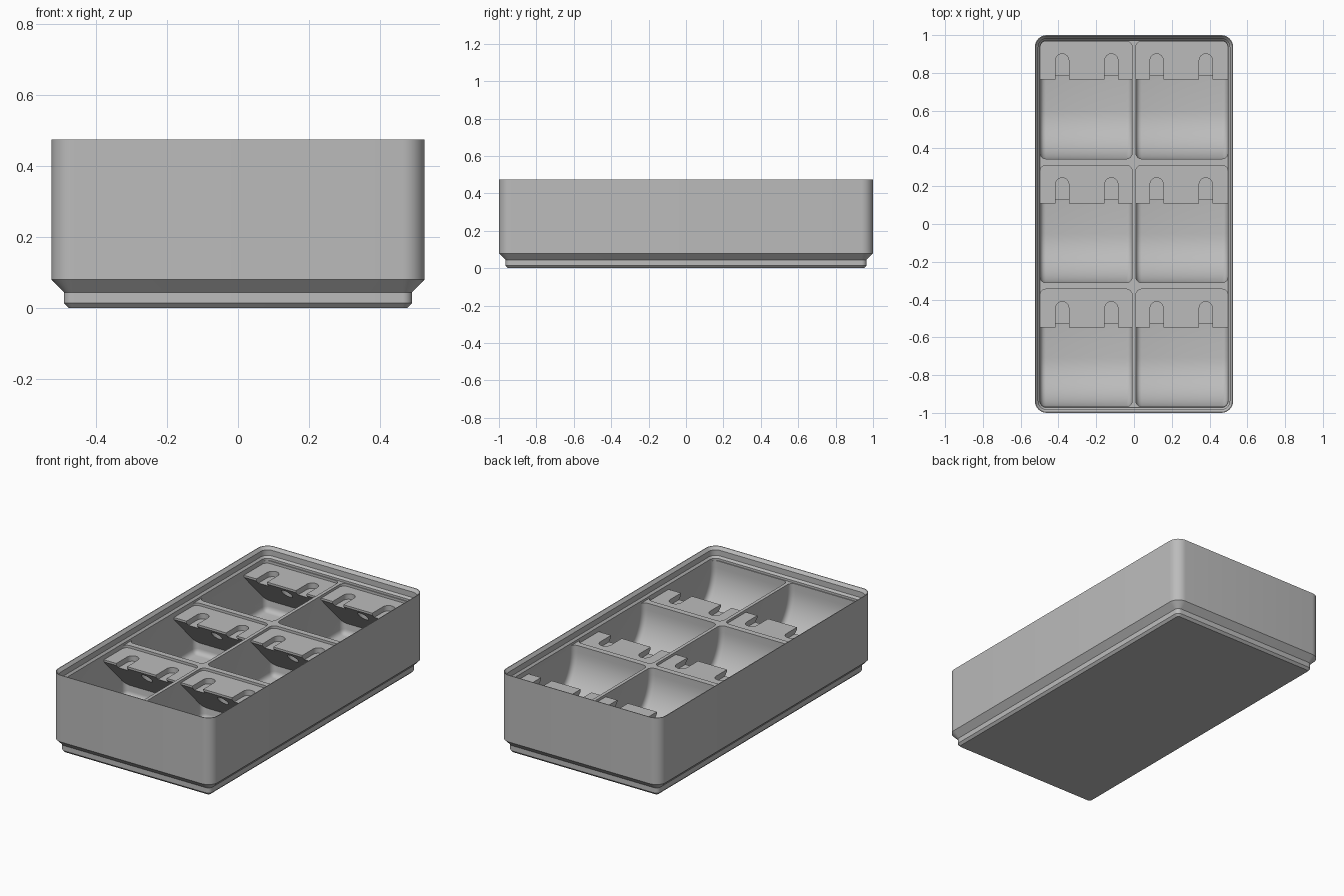
import bpy, bmesh, math

if "Cube" in bpy.data.objects:
    bpy.data.objects.remove(bpy.data.objects["Cube"])

grey = bpy.data.materials.new("plain grey")
grey.diffuse_color = (0.5, 0.5, 0.5, 1)
grey.use_nodes = True
grey.node_tree.nodes["Principled BSDF"].inputs["Base Color"].default_value = grey.diffuse_color

HX, HY = 0.525, 1.0            # outer half sizes
DECK = 0.40                    # top of the dividers
FLOOR = 0.10
CELL_X = (0.01, 0.497)
CELL_Y = [(-0.967, -0.345), (-0.311, 0.311), (0.345, 0.967)]


def make(name, bm):
    bmesh.ops.recalc_face_normals(bm, faces=bm.faces)
    mesh = bpy.data.meshes.new(name)
    bm.to_mesh(mesh)
    bm.free()
    ob = bpy.data.objects.new(name, mesh)
    bpy.context.collection.objects.link(ob)
    mesh.materials.append(grey)
    return ob


def apply_mods(ob):
    bpy.ops.object.select_all(action='DESELECT')
    ob.select_set(True)
    bpy.context.view_layer.objects.active = ob
    for m in list(ob.modifiers):
        bpy.ops.object.modifier_apply(modifier=m.name)


def cut(ob, cutter):
    m = ob.modifiers.new("cut", 'BOOLEAN')
    m.operation, m.solver, m.object = 'DIFFERENCE', 'EXACT', cutter
    apply_mods(ob)
    bpy.data.objects.remove(cutter)


def smooth(ob):
    apply_mods(ob)
    bpy.ops.object.shade_smooth_by_angle(angle=math.radians(30))


def ring(bm, inset, z, radius, n=8):
    """Rounded rectangle loop."""
    hx, hy = HX - inset - radius, HY - inset - radius
    vs = []
    for q, (sx, sy) in enumerate([(1, 1), (-1, 1), (-1, -1), (1, -1)]):
        for i in range(n + 1):
            a = math.pi / 2 * (q + i / n)
            vs.append(bm.verts.new((sx * hx + radius * math.cos(a),
                                    sy * hy + radius * math.sin(a), z)))
    return vs


def extrude_x(name, profile, x0, x1):
    """Closed y-z profile extruded along x."""
    bm = bmesh.new()
    f = bm.faces.new([bm.verts.new((x0, y, z)) for y, z in profile])
    r = bmesh.ops.extrude_face_region(bm, geom=[f])
    for v in r['geom']:
        if isinstance(v, bmesh.types.BMVert):
            v.co.x = x1
    return make(name, bm)


def extrude_z(name, outline, z0, z1):
    """Closed x-y outline extruded along z."""
    bm = bmesh.new()
    f = bm.faces.new([bm.verts.new((x, y, z0)) for x, y in outline])
    r = bmesh.ops.extrude_face_region(bm, geom=[f])
    for v in r['geom']:
        if isinstance(v, bmesh.types.BMVert):
            v.co.z = z1
    return make(name, bm)


# Bin body: stepped foot, wall, stacking lip and inner deck
bm = bmesh.new()
section = [(0.048, 0, 0.014), (0.035, 0.0135, 0.027), (0.035, 0.044, 0.027),
           (0, 0.08, 0.063), (0, 0.475, 0.063), (0.004, 0.475, 0.059),
           (0.018, 0.458, 0.045), (0.018, 0.425, 0.045), (0.028, 0.413, 0.035),
           (0.028, DECK, 0.035)]
loops = [ring(bm, *s) for s in section]
for a, b in zip(loops, loops[1:]):
    for i in range(len(a)):
        j = (i + 1) % len(a)
        bm.faces.new((a[i], a[j], b[j], b[i]))
bm.faces.new(loops[0])
bm.faces.new(loops[-1])
body = make("bin_body", bm)

# Six compartments with a scooped front and rounded edges
R = 0.26
for x0, x1 in (CELL_X, (-CELL_X[1], -CELL_X[0])):
    for y0, y1 in CELL_Y:
        prof = [(y1, 0.46), (y1, FLOOR)]
        for i in range(17):
            a = math.pi / 2 * i / 16
            prof.append((y0 + R - R * math.sin(a), FLOOR + R - R * math.cos(a)))
        prof.append((y0, 0.46))
        cell = extrude_x("compartment_cutter", prof, x0, x1)
        b = cell.modifiers.new("round", 'BEVEL')
        b.width, b.segments, b.angle_limit = 0.03, 4, math.radians(40)
        apply_mods(cell)
        cut(body, cell)
smooth(body)

# Label shelves with two finger slots each and a sloped underside
TOP = 0.385
for x0, x1 in (CELL_X, (-CELL_X[1], -CELL_X[0])):
    for y0, y1 in CELL_Y:
        front = y1 - 0.202
        shelf = extrude_x("label_shelf", [
            (front, TOP), (y1 + 0.004, TOP), (y1 + 0.004, TOP - 0.225),
            (front, TOP - 0.012)], x0 - 0.003, x1 + 0.003)
        mid = (0.25 if x0 > 0 else -0.25)
        for cx in (mid - 0.13, mid + 0.13):
            cy, r = y1 - 0.101, 0.035
            outline = [(cx + r * math.cos(math.pi * i / 12),
                        cy + r * math.sin(math.pi * i / 12)) for i in range(13)]
            outline += [(cx - r, front - 0.05), (cx + r, front - 0.05)]
            cut(shelf, extrude_z("slot_cutter", outline, TOP - 0.032, TOP + 0.05))
        # Blind round pocket under the shelf
        pocket = [(mid + 0.03 * math.cos(math.pi * i / 12),
                   front + 0.05 + 0.03 * math.sin(math.pi * i / 12)) for i in range(24)]
        cut(shelf, extrude_z("pocket_cutter", pocket, 0.1, TOP - 0.02))
        smooth(shelf)
